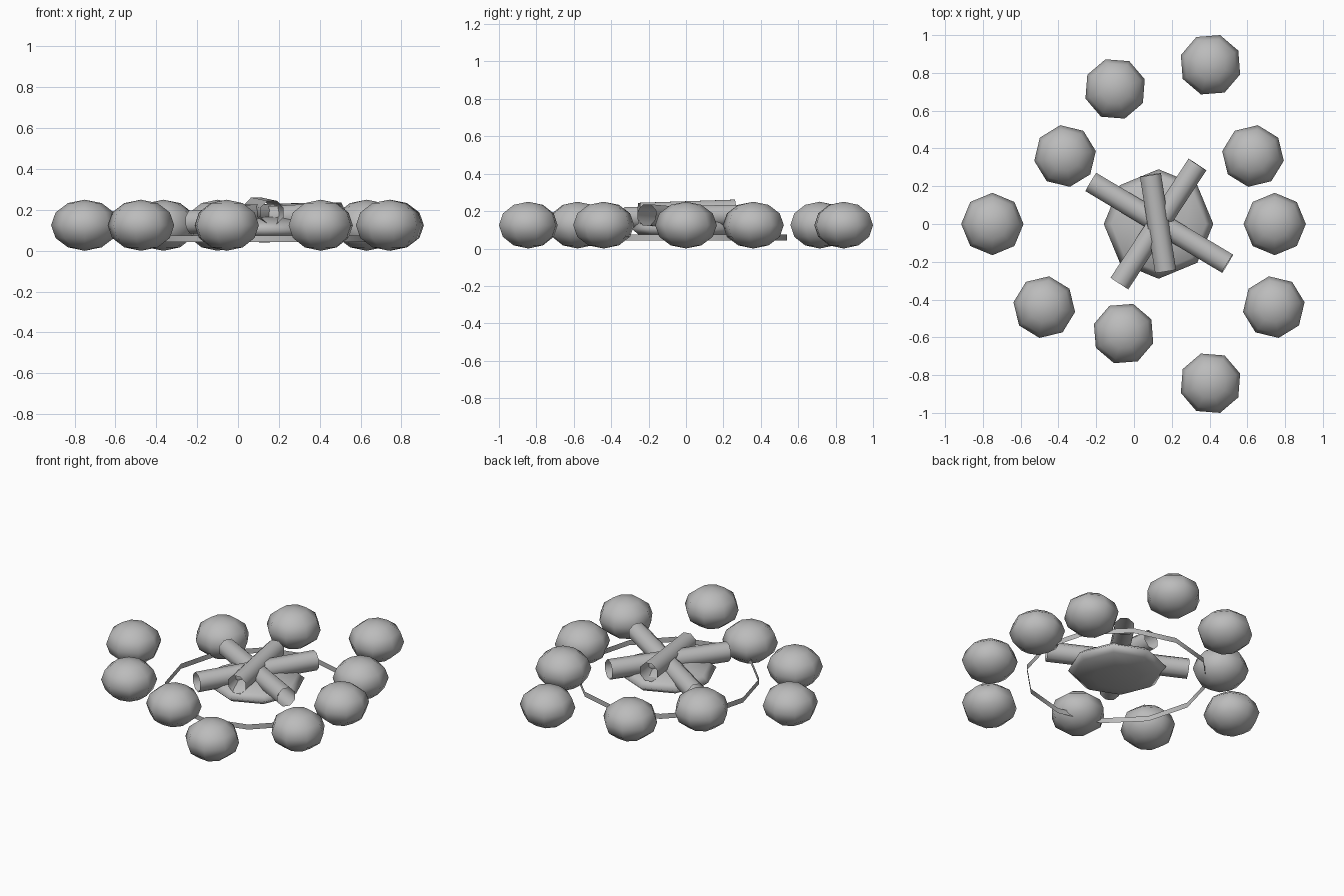
import bpy, bmesh, math
from mathutils import Vector, Matrix

if "Cube" in bpy.data.objects:
    bpy.data.objects.remove(bpy.data.objects["Cube"])

# single grey used on every part
grey = bpy.data.materials.new("stone grey")
grey.diffuse_color = (0.5, 0.5, 0.5, 1)
grey.use_nodes = True
grey.node_tree.nodes["Principled BSDF"].inputs["Base Color"].default_value = grey.diffuse_color


def finish(name, bm):
    """Turn a bmesh into a smooth shaded grey object."""
    for f in bm.faces:
        f.smooth = True
    mesh = bpy.data.meshes.new(name)
    bm.to_mesh(mesh)
    bm.free()
    mesh.materials.append(grey)
    obj = bpy.data.objects.new(name, mesh)
    bpy.context.collection.objects.link(obj)
    return obj


def flat_ball(name, center, size, turn=0):
    bm = bmesh.new()
    bmesh.ops.create_uvsphere(
        bm, u_segments=8, v_segments=6, radius=1,
        matrix=Matrix.Translation(center)
        @ Matrix.Rotation(math.radians(turn), 4, 'Z')
        @ Matrix.Diagonal((size[0], size[1], size[2], 1)))
    return finish(name, bm)


def tube(name, a, b, radius, sides, turn=0):
    """Open-ended thin tube from a to b."""
    a, b = Vector(a), Vector(b)
    bm = bmesh.new()
    bmesh.ops.create_cone(
        bm, cap_ends=False, segments=sides, radius1=radius, radius2=radius,
        depth=(b - a).length,
        matrix=Matrix.Translation((a + b) / 2)
        @ (b - a).to_track_quat('Z', 'Y').to_matrix().to_4x4()
        @ Matrix.Rotation(math.radians(turn), 4, 'Z'))
    return finish(name, bm)


# stones around the fire, each turned 36 degrees further
stones = [(0.745, 0), (0.63, 0.36), (0.405, 0.843), (-0.10, 0.715),
          (-0.365, 0.36), (-0.75, 0), (-0.475, -0.44), (-0.055, -0.58),
          (0.405, -0.843), (0.74, -0.44)]
for i, (x, y) in enumerate(stones):
    flat_ball(f"ring_stone_{i + 1}", (x, y, 0.125), (0.165, 0.165, 0.125), 36 * i)

# ash mound in the middle
flat_ball("ash_mound", (0.13, 0, 0.105), (0.29, 0.29, 0.065))

# thin upright band around the ash
tube("fire_band", (0.13, 0, 0.042), (0.13, 0, 0.075), 0.54, 12)

# crossed hollow logs
tube("log_long", (-0.2275, 0.222, 0.14), (0.495, -0.21, 0.18), 0.061, 8, 22.5)
tube("log_cross", (-0.077, -0.315, 0.165), (0.336, 0.315, 0.178), 0.061, 8, 22.5)
tube("log_top", (0.087, 0.26, 0.205), (0.167, -0.25, 0.188), 0.061, 8, 22.5)
